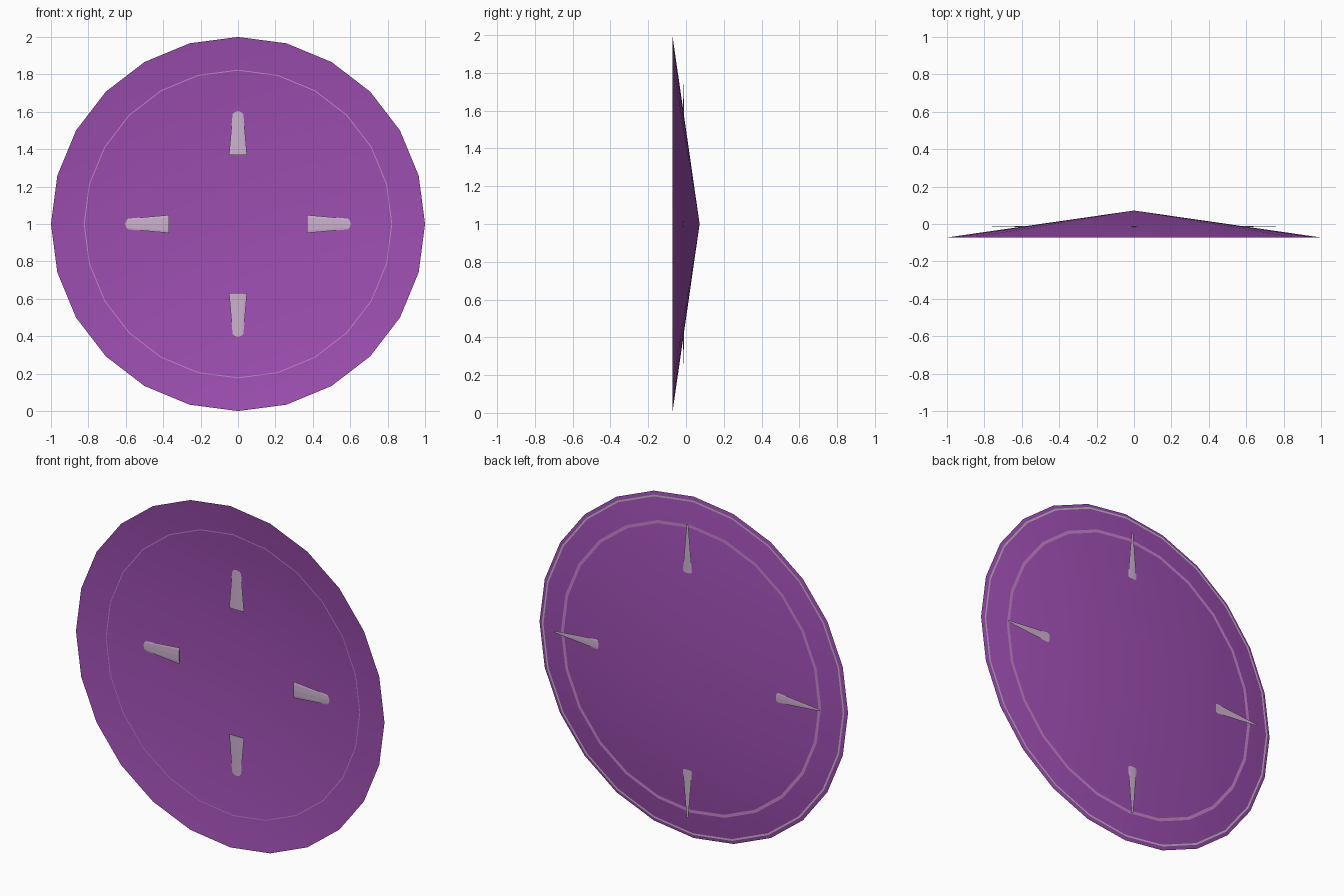
import bpy, bmesh, math
from mathutils import Matrix, Vector

if "Cube" in bpy.data.objects:
    bpy.data.objects.remove(bpy.data.objects["Cube"])

SIDES = 24
CENTRE_Z = 1.0


def material(name, srgb):
    lin = [((c / 255 + 0.055) / 1.055) ** 2.4 for c in srgb]
    m = bpy.data.materials.new(name)
    m.use_nodes = True
    m.diffuse_color = (*lin, 1)
    m.node_tree.nodes["Principled BSDF"].inputs["Base Color"].default_value = (*lin, 1)
    return m


purple = material("purple", (158, 79, 178))
pale_grey = material("pale mauve grey", (205, 178, 207))
mauve = material("light mauve", (200, 132, 206))


def finish(bm, name, mat, smooth=False):
    bmesh.ops.recalc_face_normals(bm, faces=bm.faces)
    mesh = bpy.data.meshes.new(name)
    bm.to_mesh(mesh)
    bm.free()
    mesh.materials.append(mat)
    obj = bpy.data.objects.new(name, mesh)
    bpy.context.collection.objects.link(obj)
    for p in mesh.polygons:
        p.use_smooth = smooth
    return obj


def circle(bm, r, y):
    return [bm.verts.new((r * math.sin(2 * math.pi * i / SIDES), y,
                          CENTRE_Z + r * math.cos(2 * math.pi * i / SIDES)))
            for i in range(SIDES)]


# shallow open dish, hollow towards the front
bm = bmesh.new()
apex = bm.verts.new((0, 0.072, CENTRE_Z))
rim = circle(bm, 1.0, -0.072)
for i in range(SIDES):
    bm.faces.new((apex, rim[i], rim[(i + 1) % SIDES]))
finish(bm, "dish", purple, smooth=True)


# flat rings cutting through the dish wall
def ring(name, inner, outer, y, mat):
    bm = bmesh.new()
    a, b = circle(bm, inner, y), circle(bm, outer, y)
    for i in range(SIDES):
        j = (i + 1) % SIDES
        bm.faces.new((a[i], a[j], b[j], b[i]))
    finish(bm, name, mat)


ring("inner_ring", 0.820, 0.843, -0.0468, mauve)
ring("rim_ring", 0.970, 0.980, -0.0655, pale_grey)

# four flattened spikes pointing outwards, half in front of the dish, half behind
R_IN, R_OUT, SPIKE_Y = 0.37, 0.86, -0.013
for k, side in enumerate(("top", "left", "bottom", "right")):
    bm = bmesh.new()
    bmesh.ops.create_cone(bm, cap_ends=True, segments=8, radius1=0.048,
                          radius2=0.005, depth=R_OUT - R_IN)
    bmesh.ops.scale(bm, vec=Vector((1, 0.07, 1)), verts=bm.verts)
    place = (Matrix.Translation((0, SPIKE_Y, CENTRE_Z))
             @ Matrix.Rotation(k * math.pi / 2, 4, 'Y')
             @ Matrix.Translation((0, 0, (R_IN + R_OUT) / 2)))
    bmesh.ops.transform(bm, matrix=place, verts=bm.verts)
    finish(bm, side + "_spike", pale_grey)
